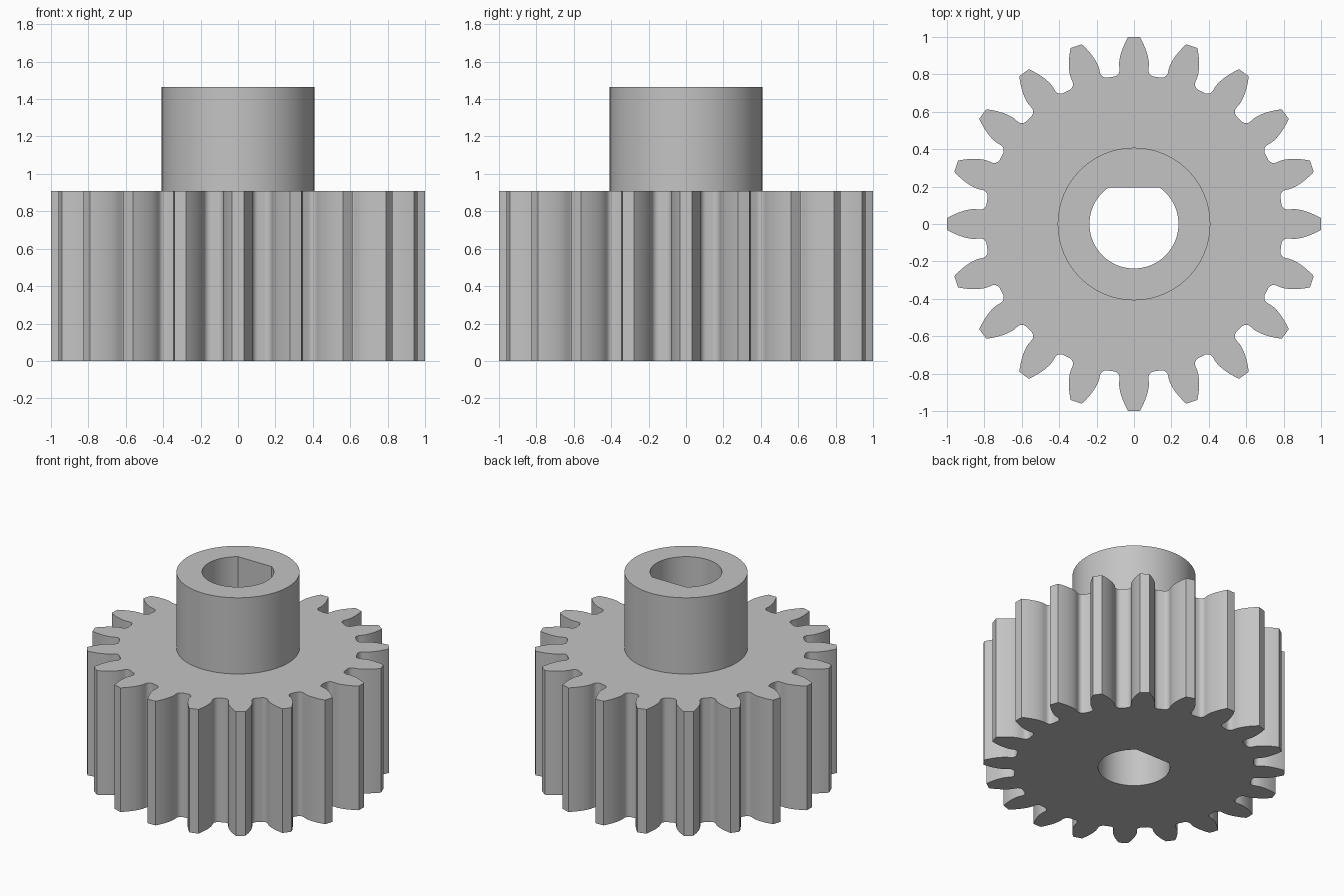
import bpy
import bmesh
from math import sin, cos, tan, acos, asin, pi, sqrt, radians

if "Cube" in bpy.data.objects:
    bpy.data.objects.remove(bpy.data.objects["Cube"], do_unlink=True)

# Gear dimensions: standard involute teeth with an outer radius of 1
TEETH = 20
MODULE = 2 / (TEETH + 2)
PITCH_R = MODULE * TEETH / 2
ROOT_R = PITCH_R - 1.25 * MODULE
PRESSURE = radians(20)
BASE_R = PITCH_R * cos(PRESSURE)
FILLET_R = 0.38 * MODULE
GEAR_TOP = 0.908
HUB_TOP = 1.465
HUB_R = 0.408
BORE_R = 0.238
FLAT_Y = 0.195

steel = bpy.data.materials.new("plain_grey")
steel.use_nodes = True
grey = (0.55, 0.55, 0.55, 1)
steel.diffuse_color = grey
steel.node_tree.nodes["Principled BSDF"].inputs["Base Color"].default_value = grey


def polar(r, a):
    return (r * cos(a), r * sin(a))


def involute(a):
    return tan(a) - a


def tooth_side():
    """Half a tooth as (radius, angle from the tooth axis), root to tip."""
    base_half = pi / (2 * TEETH) + involute(PRESSURE)
    centre_r = ROOT_R + FILLET_R
    centre_a = base_half + asin(FILLET_R / centre_r)
    side = [(ROOT_R, pi / TEETH)]
    # root fillet, from the root circle to the radial flank
    sweep = pi / 2 - asin(FILLET_R / centre_r)
    for i in range(9):
        t = sweep * i / 8
        x = centre_r - FILLET_R * cos(t)
        y = FILLET_R * sin(t)
        side.append((sqrt(x * x + y * y), centre_a - asin(y / sqrt(x * x + y * y))))
    # involute flank
    for i in range(11):
        r = BASE_R + (1 - BASE_R) * i / 10
        side.append((r, base_half - involute(acos(min(1, BASE_R / r)))))
    return side


def gear_outline():
    side = tooth_side()
    points = []
    for k in range(TEETH):
        axis = 2 * pi * k / TEETH
        points += [polar(r, axis - a) for r, a in side]
        points.append(polar(1, axis))
        points += [polar(r, axis + a) for r, a in reversed(side[1:])]
    return points


def circle(r, n=96):
    return [polar(r, 2 * pi * i / n) for i in range(n)]


def d_bore(n=72):
    """Round bore closed by a flat on the back side."""
    start = pi - asin(FLAT_Y / BORE_R)
    end = 2 * pi + asin(FLAT_Y / BORE_R)
    return [polar(BORE_R, start + (end - start) * i / n) for i in range(n + 1)]


def loop(bm, points, z):
    verts = [bm.verts.new((x, y, z)) for x, y in points]
    return [bm.edges.new((v, verts[i - 1])) for i, v in enumerate(verts)]


def wall(bm, points, z0, z1):
    """Vertical wall over a closed profile; returns its bottom and top rims."""
    low, high = loop(bm, points, z0), loop(bm, points, z1)
    bmesh.ops.bridge_loops(bm, edges=low + high)
    return low, high


def finish(bm, name):
    bmesh.ops.recalc_face_normals(bm, faces=bm.faces)
    mesh = bpy.data.meshes.new(name)
    bm.to_mesh(mesh)
    bm.free()
    mesh.materials.append(steel)
    obj = bpy.data.objects.new(name, mesh)
    bpy.context.collection.objects.link(obj)
    bpy.ops.object.select_all(action='DESELECT')
    obj.select_set(True)
    bpy.context.view_layer.objects.active = obj
    bpy.ops.object.shade_smooth_by_angle(angle=radians(25))


def ring(bm, outer, inner):
    bmesh.ops.triangle_fill(bm, edges=outer + inner, use_beauty=True)


# Toothed body, open on top where the hub stands
bm = bmesh.new()
teeth_low, teeth_high = wall(bm, gear_outline(), 0, GEAR_TOP)
bore_low, bore_high = wall(bm, d_bore(), 0, GEAR_TOP)
ring(bm, teeth_low, bore_low)
ring(bm, teeth_high, loop(bm, circle(HUB_R), GEAR_TOP))
finish(bm, "toothed_body")

# Hub with the bore carried through
bm = bmesh.new()
hub_low, hub_high = wall(bm, circle(HUB_R), GEAR_TOP, HUB_TOP)
bore_low, bore_high = wall(bm, d_bore(), GEAR_TOP, HUB_TOP)
ring(bm, hub_high, bore_high)
finish(bm, "hub")
